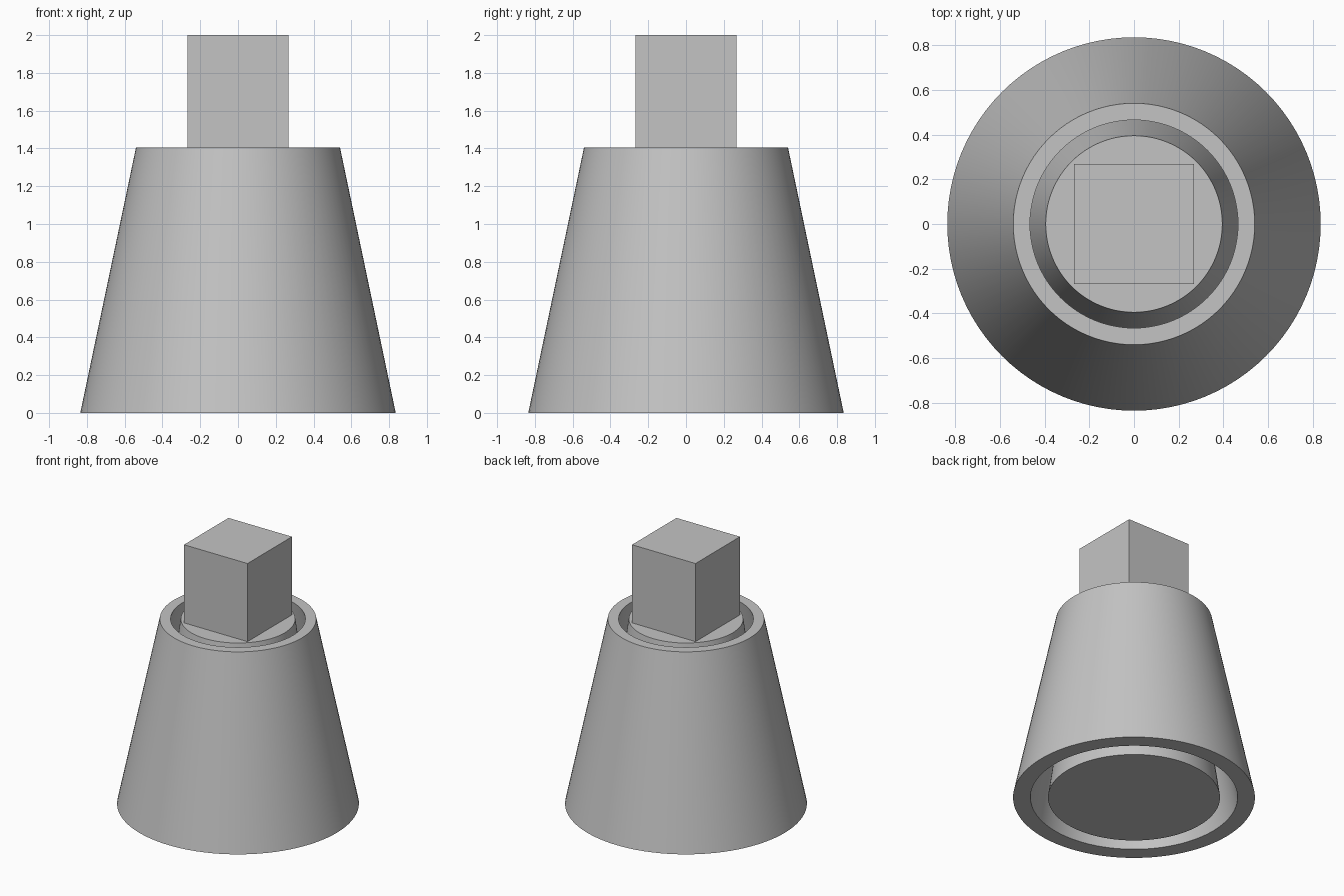
import bpy
import bmesh
import math
from mathutils import Matrix

default_cube = bpy.data.objects.get("Cube")
if default_cube:
    bpy.data.objects.remove(default_cube, do_unlink=True)

TOP = 1.405      # height of the cones
SEGMENTS = 96

# Single plain grey material
grey = bpy.data.materials.new("plain_grey")
grey.use_nodes = True
colour = (0.55, 0.55, 0.55, 1.0)
grey.diffuse_color = colour
grey.node_tree.nodes["Principled BSDF"].inputs["Base Color"].default_value = colour


def add_object(name, bm, smooth=False):
    bmesh.ops.recalc_face_normals(bm, faces=bm.faces)
    mesh = bpy.data.meshes.new(name)
    bm.to_mesh(mesh)
    bm.free()
    mesh.materials.append(grey)
    obj = bpy.data.objects.new(name, mesh)
    bpy.context.collection.objects.link(obj)
    if smooth:
        bpy.ops.object.select_all(action='DESELECT')
        obj.select_set(True)
        bpy.context.view_layer.objects.active = obj
        bpy.ops.object.shade_smooth_by_angle(angle=math.radians(30))
    return obj


def ring(bm, radius, z):
    step = 2 * math.pi / SEGMENTS
    return [bm.verts.new((radius * math.cos(i * step), radius * math.sin(i * step), z))
            for i in range(SEGMENTS)]


def bridge(bm, a, b):
    for i in range(SEGMENTS):
        j = (i + 1) % SEGMENTS
        bm.faces.new((a[i], a[j], b[j], b[i]))


# Hollow tapered outer sleeve, open at both ends
bm = bmesh.new()
rings = [ring(bm, r, z) for r, z in ((0.835, 0), (0.54, TOP), (0.465, TOP), (0.715, 0))]
for k in range(4):
    bridge(bm, rings[k], rings[(k + 1) % 4])
add_object("outer_sleeve", bm, smooth=True)

# Solid tapered core inside the sleeve
bm = bmesh.new()
low, high = ring(bm, 0.594, 0), ring(bm, 0.395, TOP)
bridge(bm, low, high)
bm.faces.new(low)
bm.faces.new(high)
add_object("inner_core", bm, smooth=True)

# Square block standing on the core
bm = bmesh.new()
height = 2 - TOP
bmesh.ops.create_cube(bm, size=1, matrix=Matrix.Translation((0, 0, TOP + height / 2))
                      @ Matrix.Diagonal((0.535, 0.535, height, 1)))
add_object("top_block", bm)
